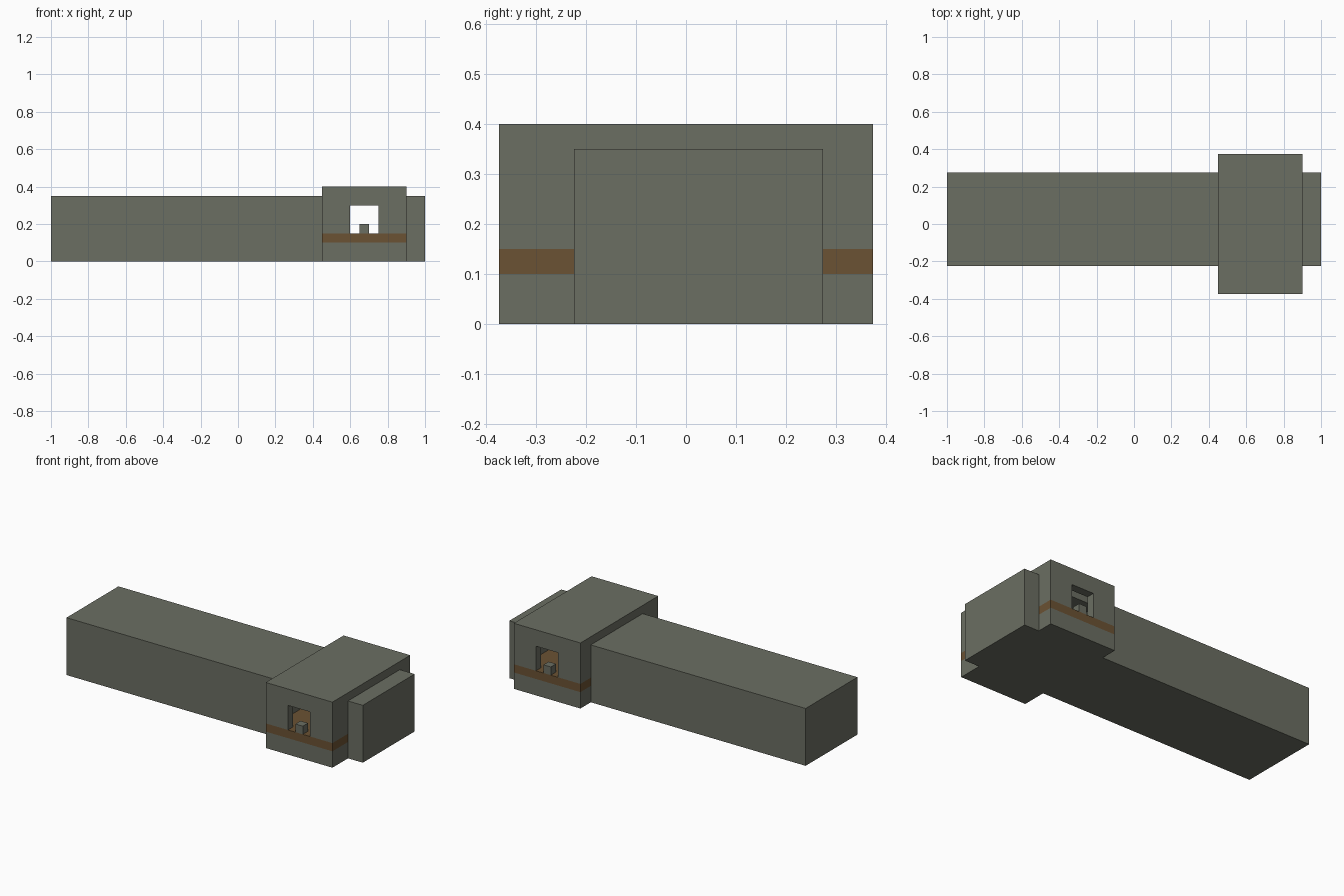
import bpy

cube = bpy.data.objects.get("Cube")
if cube:
    bpy.data.objects.remove(cube, do_unlink=True)


def material(name, rgb):
    mat = bpy.data.materials.new(name)
    mat.use_nodes = True
    mat.diffuse_color = (*rgb, 1)
    mat.node_tree.nodes["Principled BSDF"].inputs["Base Color"].default_value = (*rgb, 1)
    return mat


GREY = material("olive grey", (0.147, 0.156, 0.123))
BROWN = material("wood brown", (0.147, 0.084, 0.033))


def box(name, x, y, z, mat=GREY):
    """Add a box spanning the given (low, high) ranges."""
    spans = (x, y, z)
    bpy.ops.mesh.primitive_cube_add(size=1, location=[(a + b) / 2 for a, b in spans])
    obj = bpy.context.object
    obj.name = name
    obj.scale = [b - a for a, b in spans]
    bpy.ops.object.transform_apply(location=False, rotation=False, scale=True)
    obj.data.materials.append(mat)
    return obj


# Long hull on one side of the cabin, short stub on the other
HULL_Y = (-0.225, 0.275)
box("long_hull", (-1, 0.45), HULL_Y, (0, 0.35))
box("end_stub", (0.9, 1), HULL_Y, (0, 0.35))

# Cabin base, wooden floor and roof
CABIN_X, CABIN_Y = (0.45, 0.9), (-0.375, 0.375)
box("cabin_base", CABIN_X, CABIN_Y, (0, 0.1))
box("cabin_floor", CABIN_X, CABIN_Y, (0.1, 0.15), BROWN)
box("cabin_roof", CABIN_X, CABIN_Y, (0.35, 0.4))
box("ceiling_slab", (0.5, 0.85), HULL_Y, (0.3, 0.35))

# Cabin end walls
WALL_Z = (0.15, 0.35)
box("left_wall", (0.85, 0.9), CABIN_Y, WALL_Z)
box("right_wall", (0.45, 0.5), CABIN_Y, WALL_Z)

# Front and back walls, each with a window and a small post on the sill
for side, y in (("front", (-0.375, -0.325)), ("back", (0.325, 0.375))):
    box(side + "_wall_right", (0.5, 0.6), y, WALL_Z)
    box(side + "_wall_left", (0.75, 0.85), y, WALL_Z)
    box(side + "_lintel", (0.6, 0.75), y, (0.3, 0.35))
    box(side + "_sill_post", (0.65, 0.7), y, (0.15, 0.2))
